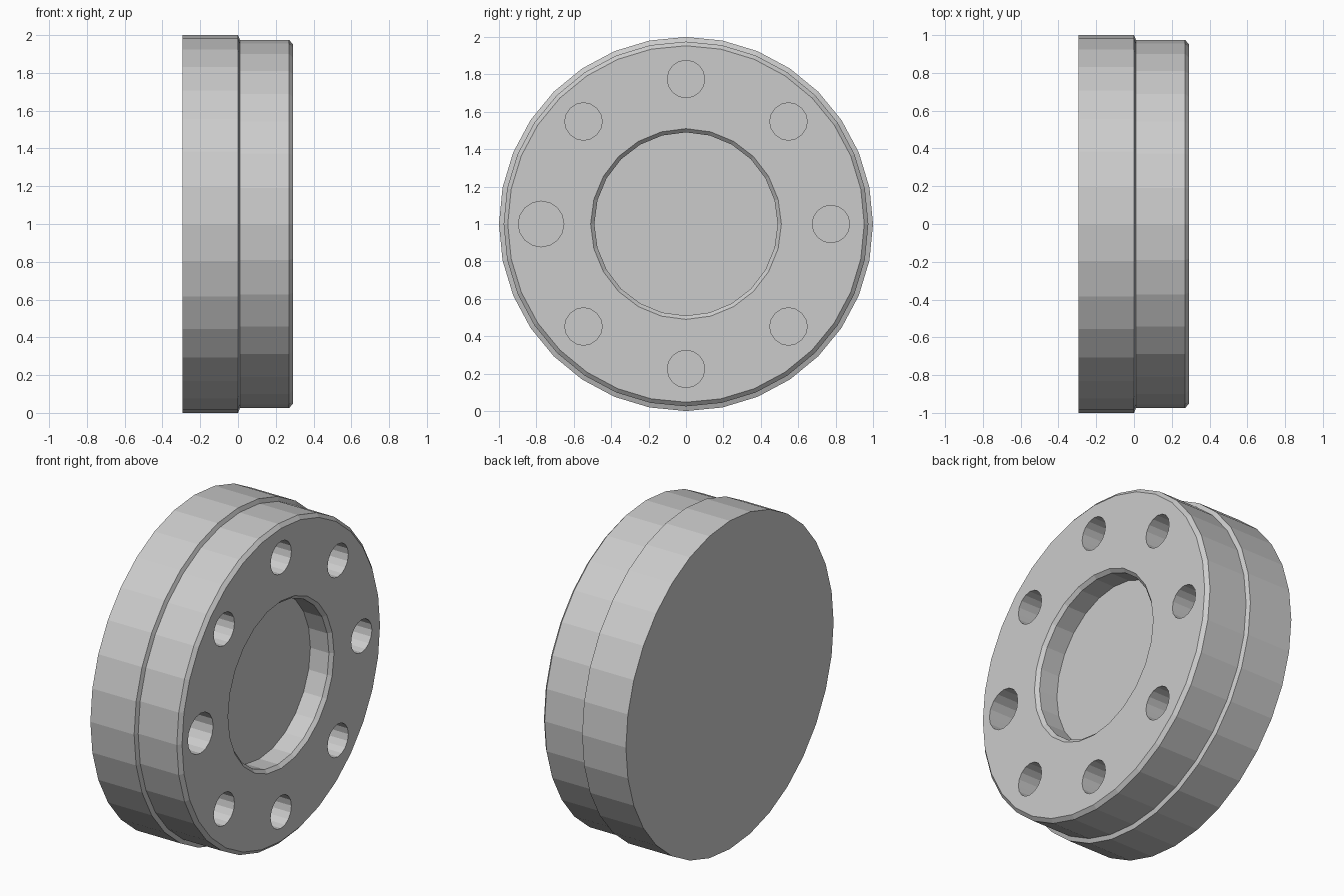
import bpy, bmesh
from math import sin, cos, tau

if "Cube" in bpy.data.objects:
    bpy.data.objects.remove(bpy.data.objects["Cube"])

CENTRE_Z = 1.0


def lathe(bm, profile, sides, cy=0.0, cz=CENTRE_Z):
    """Closed solid turned about an axis parallel to x; profile is (x, radius)."""
    rings = [[bm.verts.new((x, cy + r * cos(tau * i / sides), cz + r * sin(tau * i / sides)))
              for i in range(sides)] for x, r in profile]
    for a, b in zip(rings, rings[1:]):
        for i in range(sides):
            j = (i + 1) % sides
            bm.faces.new((a[i], a[j], b[j], b[i]))
    bm.faces.new(rings[0])
    bm.faces.new(rings[-1])


def finish(bm, name):
    bmesh.ops.recalc_face_normals(bm, faces=bm.faces)
    mesh = bpy.data.meshes.new(name)
    bm.to_mesh(mesh)
    bm.free()
    obj = bpy.data.objects.new(name, mesh)
    bpy.context.collection.objects.link(obj)
    return obj


# Stepped flange body with a chamfered front rim
bm = bmesh.new()
lathe(bm, [(-0.295, 1.0), (0.0, 1.0), (0.01, 0.975), (0.27, 0.975), (0.29, 0.953)], 32)
flange = finish(bm, "flange_body")

# Cutter: chamfered central recess and ring of bolt holes
bm = bmesh.new()
lathe(bm, [(0.145, 0.49), (0.27, 0.49), (0.29, 0.51), (0.35, 0.51)], 24)
for k in range(8):
    angle = tau * k / 8
    radius = 0.122 if k == 4 else 0.10      # one locating hole is larger
    lathe(bm, [(0.0, radius), (0.35, radius)], 16,
          0.775 * cos(angle), CENTRE_Z + 0.775 * sin(angle))
cutter = finish(bm, "hole_cutter")
cutter.hide_render = True

# Cut the openings
cut = flange.modifiers.new("openings", 'BOOLEAN')
cut.operation = 'DIFFERENCE'
cut.solver = 'EXACT'
cut.object = cutter
bpy.context.view_layer.objects.active = flange
flange.select_set(True)
bpy.ops.object.modifier_apply(modifier=cut.name)
bpy.data.objects.remove(cutter)
